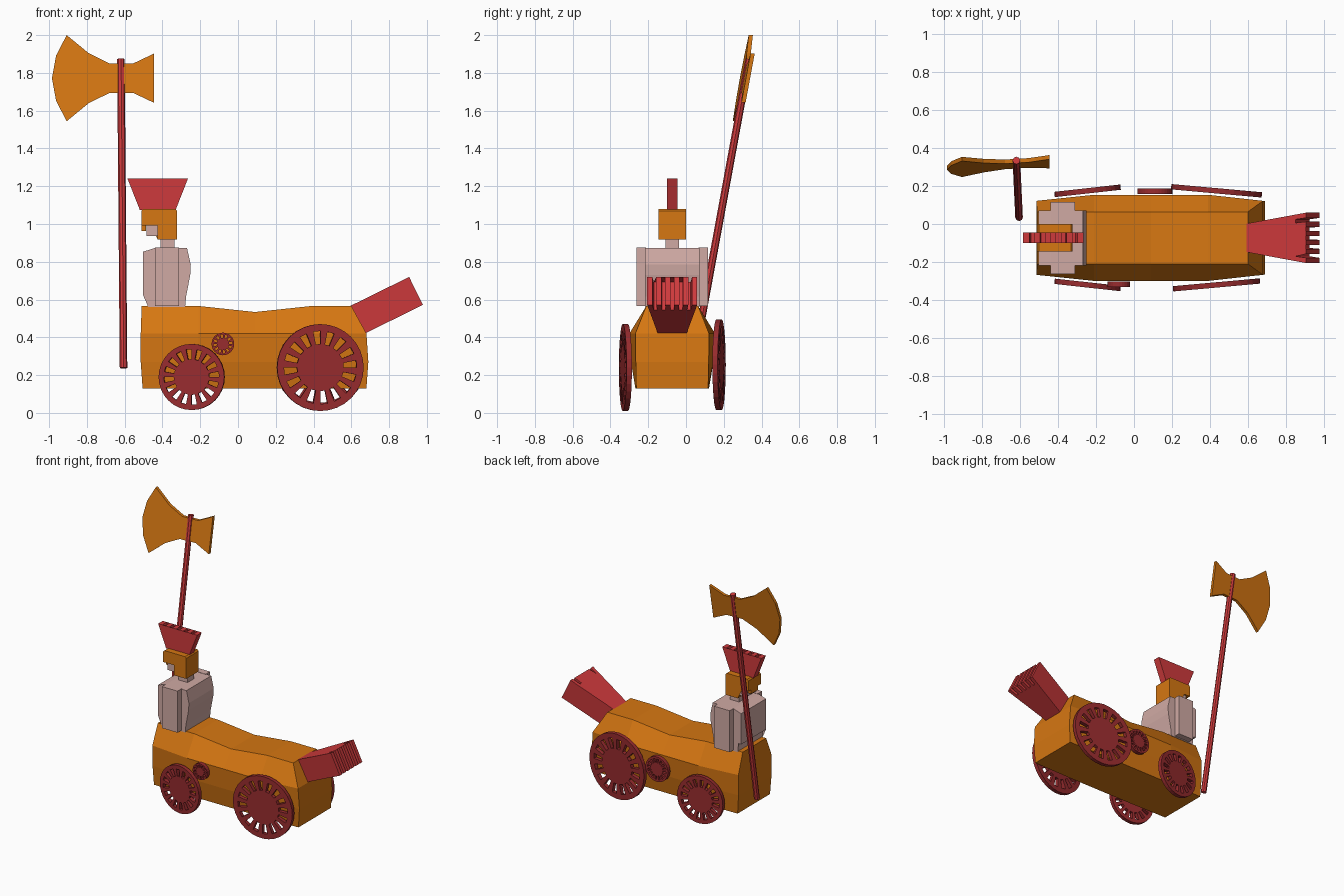
import bpy, bmesh, math
from mathutils import Vector, Matrix

if "Cube" in bpy.data.objects:
    bpy.data.objects.remove(bpy.data.objects["Cube"])

CY = -0.073  # centre line of the wagon


def material(name, rgb):
    m = bpy.data.materials.new(name)
    m.diffuse_color = (*rgb, 1)
    m.use_nodes = True
    m.node_tree.nodes["Principled BSDF"].inputs["Base Color"].default_value = m.diffuse_color
    return m


ORANGE = material("orange", (0.672, 0.184, 0.006))
RED = material("bright red", (0.617, 0.042, 0.045))
DARK = material("dark red", (0.315, 0.025, 0.028))
PINK = material("pale pink", (0.63, 0.40, 0.37))


def finish(bm, name, mat):
    bmesh.ops.recalc_face_normals(bm, faces=bm.faces)
    me = bpy.data.meshes.new(name)
    bm.to_mesh(me)
    bm.free()
    me.materials.append(mat)
    ob = bpy.data.objects.new(name, me)
    bpy.context.collection.objects.link(ob)
    return ob


def extrude(name, mat, pts, y0, y1, place=lambda p: p):
    """Extrude an x/z outline from y0 to y1, then move each point with place()."""
    bm = bmesh.new()
    a, b = [[bm.verts.new(place(Vector((x, y, z)))) for x, z in pts] for y in (y0, y1)]
    bm.faces.new(a)
    bm.faces.new(b[::-1])
    for i in range(len(pts)):
        j = (i + 1) % len(pts)
        bm.faces.new((a[i], b[i], b[j], a[j]))
    bmesh.ops.triangulate(bm, faces=[f for f in bm.faces if len(f.verts) > 4])
    return finish(bm, name, mat)


def box(name, mat, x0, x1, y0, y1, z0, z1):
    return extrude(name, mat, [(x0, z0), (x1, z0), (x1, z1), (x0, z1)], y0, y1)


# Hull: five cross-sections of four levels each, mirrored across the centre line
first_x = (-0.505, -0.515, -0.515, -0.51)
last_x = (0.68, 0.69, 0.68, 0.60)
end_w, mid_w = (0.19, 0.193, 0.195, 0.137), (0.195, 0.218, 0.227, 0.137)
bm = bmesh.new()
rings = []
for s in range(5):
    half = []
    for k, z in enumerate((0.13, 0.27, 0.42, 0.566)):
        x = first_x[k] if s == 0 else last_x[k] if s == 4 else -0.51 + 0.3 * s
        w = end_w[k] if s in (0, 4) else mid_w[k]
        half.append((x, w, z - (0.032 if s == 2 and k == 3 else 0)))
    rings.append([bm.verts.new((x, CY - w, z)) for x, w, z in half] +
                 [bm.verts.new((x, CY + w, z)) for x, w, z in reversed(half)])
for a, b in zip(rings, rings[1:]):
    for i in range(8):
        j = (i + 1) % 8
        bm.faces.new((a[i], a[j], b[j], b[i]))
for r in (rings[0], rings[-1]):
    for k in range(3):
        bm.faces.new((r[k], r[k + 1], r[6 - k], r[7 - k]))
finish(bm, "wagon_hull", ORANGE)


# Slotted wheels: hub, spokes and rim in one sheet, thickened
def wheel(name, x, y, z, r, turn, n=16):
    bm = bmesh.new()
    m = 2 * n
    rad = (0.54 * r, 0.84 * r, r)
    v = [[bm.verts.new((q * math.cos(2 * math.pi * i / m), 0, q * math.sin(2 * math.pi * i / m)))
          for i in range(m)] for q in rad]
    bm.faces.new(v[0])
    for i in range(m):
        j = (i + 1) % m
        bm.faces.new((v[1][i], v[1][j], v[2][j], v[2][i]))
        if i % 2:
            bm.faces.new((v[0][i], v[0][j], v[1][j], v[1][i]))
    ob = finish(bm, name, DARK)
    ob.location = (x, y, z)
    ob.rotation_euler = (0, 0, turn)
    mod = ob.modifiers.new("thickness", "SOLIDIFY")
    mod.thickness, mod.offset = 0.028, 0


for side, label in ((-1, "near"), (1, "far")):
    y = CY + side * 0.248
    wheel(label + "_front_wheel", -0.245, y, 0.19, 0.175, side * 0.11)
    wheel(label + "_rear_wheel", 0.435, y, 0.24 if side < 0 else 0.255,
          0.23 if side < 0 else 0.24, -side * 0.09)
wheel("near_small_wheel", -0.08, CY - 0.245, 0.365, 0.06, 0, 12)
wheel("far_small_wheel", 0.11, CY + 0.245, 0.32, 0.092, 0)


# Toothed fan outline: base on z = 0, widening upwards into teeth
def fan(base, top, height, notch, n=6):
    pts = [(base / 2, 0), (-base / 2, 0)]
    unit = 1 / (n + (n - 1) * 0.75)
    for i in range(n):
        a = i * 1.75 * unit - 0.5
        b = a + unit
        k = 1 - notch / height
        low = base + (top - base) * k
        if i:
            pts.append((a * low, height * k))
        pts += [(a * top, height), (b * top, height)]
        if i < n - 1:
            pts.append((b * low, height * k))
    return pts


extrude("helmet_crest", RED, fan(0.19, 0.32, 0.165, 0.03), -0.027, 0.027,
        lambda p: p + Vector((-0.425, CY, 1.075)))

# Tail fan: fan's up axis leans along the tail, its width runs across the wagon
along = Vector((0.897, 0, 0.442))
across = Vector((0.442, 0, -0.897))
extrude("tail_fan", RED, fan(0.15, 0.265, 0.35, 0.06), 0, 0.165,
        lambda p: Vector((0.592, CY + p.x, 0.565)) + along * p.z + across * p.y)

# Rider
extrude("rider_torso", PINK,
        [(-0.475, 0.56), (-0.28, 0.56), (-0.275, 0.615), (-0.253, 0.73), (-0.25, 0.785),
         (-0.27, 0.873), (-0.44, 0.873), (-0.503, 0.853), (-0.503, 0.625), (-0.475, 0.625)],
        CY - 0.145, CY + 0.145)
for side, label in ((-1, "near"), (1, "far")):
    a, b = sorted((CY + side * 0.14, CY + side * 0.19))
    box(label + "_rider_arm", PINK, -0.44, -0.312, a, b, 0.567, 0.875)
box("rider_neck", PINK, -0.41, -0.337, CY - 0.036, CY + 0.036, 0.86, 0.94)
box("rider_face", PINK, -0.485, -0.42, CY - 0.06, CY + 0.06, 0.937, 1.0)

# Helmet: cap with back guard, plus a nose guard
extrude("helmet", ORANGE,
        [(-0.425, 0.918), (-0.323, 0.918), (-0.323, 1.07), (-0.333, 1.08), (-0.502, 1.08),
         (-0.512, 1.07), (-0.512, 0.993), (-0.425, 0.993)], CY - 0.072, CY + 0.072)
box("helmet_nose_guard", ORANGE, -0.512, -0.486, CY - 0.04, CY + 0.04, 0.962, 0.995)

# Leaning axe shaft
foot, tip = Vector((-0.606, 0.035, 0.238)), Vector((-0.62, 0.335, 1.873))
bm = bmesh.new()
d = tip - foot
bmesh.ops.create_cone(bm, cap_ends=True, segments=8, radius1=0.02, radius2=0.02, depth=d.length,
                      matrix=Matrix.Translation((foot + tip) / 2) @
                      d.to_track_quat("Z", "Y").to_matrix().to_4x4())
finish(bm, "axe_shaft", RED)

# Axe head: flat outline leaned along with the shaft
upper = [(-0.445, 0.13), (-0.555, 0.078), (-0.68, 0.078), (-0.79, 0.132), (-0.907, 0.228),
         (-0.963, 0.12)]
outline = upper + [(-0.985, 0)] + [(x, -z) for x, z in reversed(upper)]
extrude("axe_head", ORANGE, outline, -0.011, 0.011,
        lambda p: Vector((p.x, 0.318 + p.y + 0.185 * p.z + 0.06 * (p.x + 0.62), 1.772 + p.z)))
